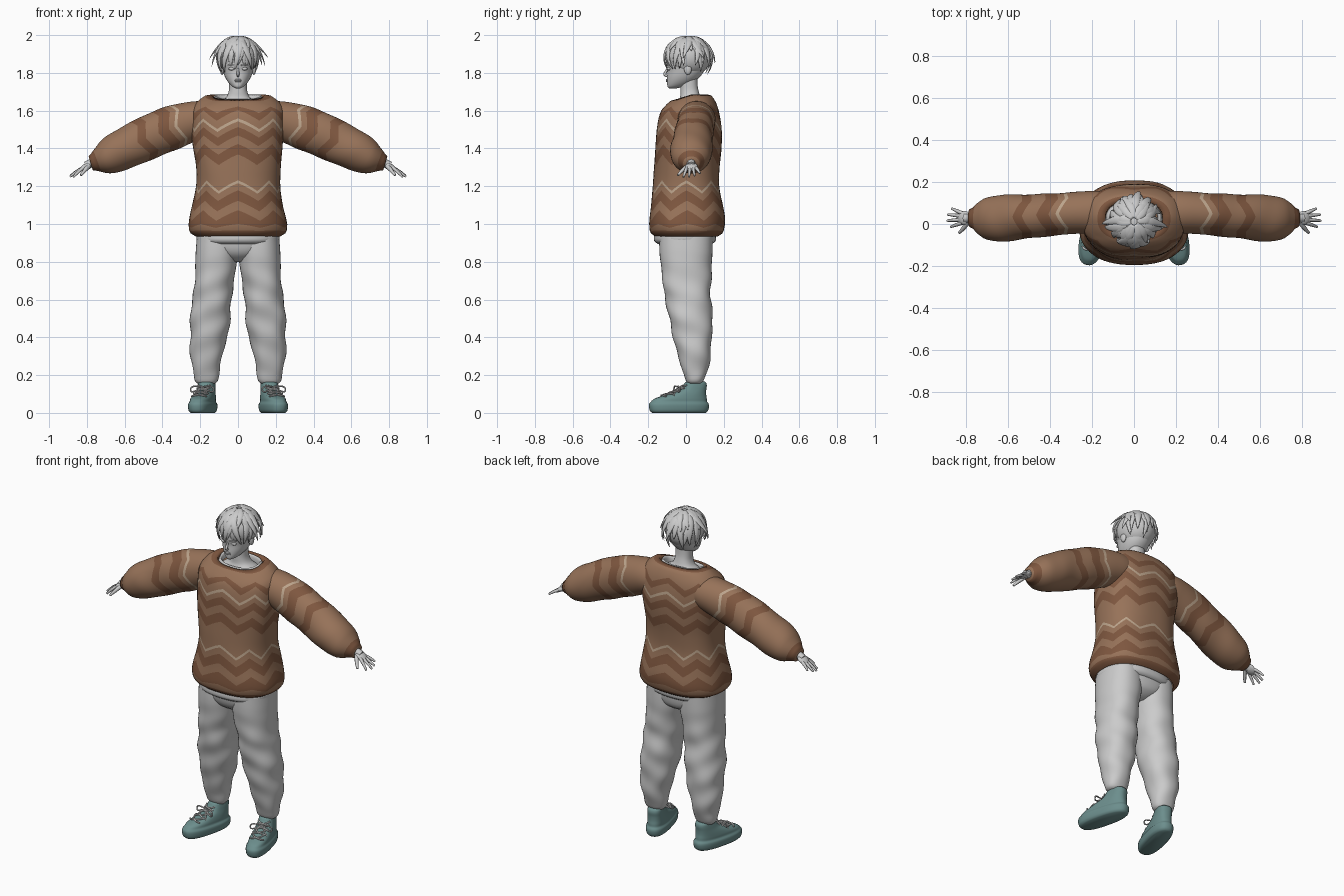
import bpy, bmesh, math, random
from math import sin, cos, pi, radians
from mathutils import Vector, Matrix

if "Cube" in bpy.data.objects:
    bpy.data.objects.remove(bpy.data.objects["Cube"])

random.seed(4)
PAL = {"brown": (.31, .17, .10), "dark": (.21, .095, .05), "light": (.50, .37, .26),
       "teal": (.15, .27, .265), "lace": (.7, .7, .68)}
MATS = {}
for k, c in PAL.items():
    MATS[k] = bpy.data.materials.new(k)
    MATS[k].diffuse_color = (*c, 1)


def interp(T, p):
    """Smooth interpolation of table rows keyed on their first column."""
    T = sorted(T)
    i = max([0] + [j for j in range(len(T) - 1) if T[j][0] <= p])
    a, b = T[i], T[i + 1]
    q, d = T[max(i - 1, 0)], T[min(i + 2, len(T) - 1)]
    h = b[0] - a[0]
    t = (p - a[0]) / h
    out = []
    for k in range(1, len(a)):
        ma = (b[k] - q[k]) / (b[0] - q[0]) * h
        mb = (d[k] - a[k]) / (d[0] - a[0]) * h
        out.append((2*t**3 - 3*t*t + 1)*a[k] + (t**3 - 2*t*t + t)*ma
                   + (3*t*t - 2*t**3)*b[k] + (t**3 - t*t)*mb)
    return out


def sheet(name, fn, ps, n=32, cols=None, caps=True):
    """Loft rings fn(p, angle); cols gives one colour name (or None) per row."""
    bm = bmesh.new()
    rings = [[bm.verts.new(fn(p, 2*pi*j/n)) for j in range(n)] for p in ps]
    names = sorted(set(cols)) if isinstance(cols, list) else ([cols] if cols else [])
    for i in range(len(ps) - 1):
        for j in range(n):
            k = (j + 1) % n
            f = bm.faces.new((rings[i][j], rings[i][k], rings[i+1][k], rings[i+1][j]))
            f.material_index = names.index(cols[i]) if isinstance(cols, list) else 0
    if caps:
        bm.faces.new(rings[0])
        bm.faces.new(rings[-1])
    bmesh.ops.recalc_face_normals(bm, faces=bm.faces)
    me = bpy.data.meshes.new(name)
    bm.to_mesh(me)
    bm.free()
    me.polygons.foreach_set("use_smooth", [True] * len(me.polygons))
    for m in names:
        me.materials.append(MATS[m])
    ob = bpy.data.objects.new(name, me)
    bpy.context.collection.objects.link(ob)
    return ob


def profile(T, e=2.3, fold=9):
    """Ring function for rows (z, centre x, half width, y front, y back)."""
    def pw(v):
        return math.copysign(abs(v) ** (2 / e), v)

    def fn(p, th):
        cx, rx, yf, yb = interp(T, p)
        z = p if p < fold else 2*fold - p
        return Vector((cx + rx*pw(cos(th)), (yf + yb)/2 + (yb - yf)/2*pw(sin(th)), z))
    return fn


def span(a, b, n):
    return [a + (b - a)*i/n for i in range(n + 1)]


def bands(segs, end):
    """Turn (start, colour) segments into ring positions and row colours."""
    ps, cols = [segs[0][0]], []
    for (a, c), b in zip(segs, [s[0] for s in segs[1:]] + [end]):
        n = max(1, round((b - a) / .018))
        ps += span(a, b, n)[1:]
        cols += [c] * n
    return ps, cols


def tube(name, pts, r, taper=None, col=None):
    cu = bpy.data.curves.new(name, "CURVE")
    cu.dimensions, cu.bevel_depth, cu.bevel_resolution, cu.use_fill_caps = "3D", r, 2, True
    sp = cu.splines.new("NURBS")
    sp.points.add(len(pts) - 1)
    for i, p in enumerate(pts):
        sp.points[i].co = (*p, 1)
        sp.points[i].radius = taper[i] if taper else 1
    sp.use_endpoint_u, sp.order_u = True, 3
    tmp = bpy.data.objects.new(name, cu)
    me = bpy.data.meshes.new_from_object(tmp)
    bpy.data.objects.remove(tmp)
    if col:
        me.materials.clear()
        me.materials.append(MATS[col])
    bpy.context.collection.objects.link(bpy.data.objects.new(name, me))


def ball(name, loc, rad, tilt=0):
    R = Matrix.Rotation(tilt, 3, "Y")
    fn = lambda p, th: R @ Vector((rad[0]*sin(p)*cos(th), rad[1]*sin(p)*sin(th), rad[2]*cos(p))) + Vector(loc)
    sheet(name, fn, span(.05, pi - .05, 12), 20)


def zig(th, n):
    return abs((th*n/(2*pi)) % 1*2 - 1)*2 - 1


def clamp(v):
    return max(0, min(1, v))


# Sweater body with zigzag bands, rolled in at the collar
body = profile([(.935, 0, .225, -.165, .17), (.95, 0, .25, -.185, .192), (.98, 0, .262, -.195, .203),
                (1.03, 0, .256, -.194, .206), (1.1, 0, .24, -.184, .196), (1.2, 0, .223, -.174, .178),
                (1.3, 0, .224, -.17, .177), (1.4, 0, .236, -.164, .186), (1.5, 0, .246, -.154, .19),
                (1.58, 0, .248, -.138, .18), (1.63, 0, .232, -.115, .165), (1.67, 0, .19, -.09, .143),
                (1.69, 0, .155, -.073, .125), (1.70, 0, .138, -.06, .112), (1.74, 0, .135, -.056, .108)], 2.4, 1.693)


def drop(v, y0=.03):
    v.z -= .028 * clamp((v.z - 1.6) / .08) * clamp((y0 - v.y) / .09)
    return v


def sweater(p, th):
    fade = clamp((p - .96) / .08) * clamp((1.66 - p) / .06)
    v = body(p + .028*zig(th, 8)*fade, th)
    w = 1 + .012*fade*sin(3*th + v.z*16)
    return drop(Vector((v.x*w, v.y*w, v.z)))


ps, cols = bands([(.935, "dark"), (.965, "brown"), (.99, "dark"), (1.045, "brown"), (1.095, "dark"),
                  (1.15, "brown"), (1.188, "light"), (1.203, "brown"), (1.34, "dark"), (1.395, "brown"),
                  (1.44, "dark"), (1.485, "brown"), (1.515, "light"), (1.531, "brown"), (1.575, "dark"),
                  (1.61, "brown"), (1.68, "dark")], 1.74)
sheet("sweater_body", sweater, ps, 64, cols, False)

# Sleeves: rows are x, y, z, depth radius, height radius
ARM = [(.08, .05, 1.568, .08, .08), (.16, .055, 1.557, .1, .095), (.25, .055, 1.541, .1, .106),
       (.38, .045, 1.498, .1, .118), (.52, .035, 1.437, .106, .112), (.63, .027, 1.384, .11, .106),
       (.70, .026, 1.35, .1, .088), (.74, .027, 1.335, .075, .064), (.765, .028, 1.326, .05, .046),
       (.785, .028, 1.32, .042, .036)]


def sleeve(s):
    def fn(p, th):
        q = p + .016*zig(th, 4)*clamp((p - .1)/.1)*clamp((.68 - p)/.1)
        y, z, ry, rn = interp(ARM, q)
        n = Vector((interp(ARM, q - .005)[1] - interp(ARM, q + .005)[1], 0, .01)).normalized()
        w = 1 + .02*sin(2*th + q*34)*clamp((q - .3)/.1)*clamp((.72 - q)/.1)
        v = Vector((q, y + ry*cos(th)*w, z)) + n*rn*sin(th)*w
        return Vector((s*v.x, v.y, v.z))
    return fn


aps, acols = bands([(.085, "brown"), (.305, "light"), (.32, "brown"), (.35, "dark"), (.405, "brown"),
                    (.47, "dark"), (.515, "brown"), (.745, "dark")], .78)

# Undershirt hem and collar, neck, hips
sheet("undershirt_hem", profile([(.895, 0, .2, -.15, .14), (.905, 0, .215, -.166, .155),
      (.93, 0, .22, -.17, .16), (.97, 0, .21, -.16, .155)]), span(.895, .97, 6), 48)
col_fn = profile([(1.62, 0, .138, -.066, .112), (1.665, 0, .132, -.055, .107), (1.683, 0, .124, -.048, .1),
                  (1.70, 0, .115, -.04, .092), (1.75, 0, .11, -.035, .09)], 2.3, 1.687)
sheet("undershirt_collar", lambda p, th: drop(col_fn(p, th)), span(1.62, 1.75, 12), 48, None, False)
sheet("neck", profile([(1.6, 0, .14, -.07, .12), (1.635, 0, .12, -.05, .105), (1.665, 0, .068, -.032, .08),
      (1.70, 0, .05, -.03, .068), (1.73, 0, .047, -.03, .062), (1.78, 0, .047, -.035, .06)]), span(1.6, 1.78, 14))
sheet("hips", profile([(.80, 0, .05, -.07, .07), (.83, 0, .13, -.115, .12), (.87, 0, .19, -.138, .138),
      (.95, 0, .212, -.15, .145)]), span(.8, .95, 10), 40)

LEG = [(.155, .168, .048, .008, .083), (.168, .168, .06, .0, .092), (.22, .167, .069, -.018, .112),
       (.3, .168, .084, -.042, .13), (.4, .155, .098, -.067, .136), (.5, .147, .106, -.09, .14),
       (.62, .135, .103, -.112, .132), (.75, .12, .106, -.13, .135), (.85, .112, .112, -.14, .14),
       (.94, .112, .105, -.14, .14)]
SHOE = [(0, 0, .05, -.235, .055), (.01, 0, .06, -.246, .066), (.035, 0, .064, -.252, .072),
        (.05, 0, .062, -.25, .069), (.058, 0, .056, -.243, .062), (.075, 0, .055, -.222, .06),
        (.095, 0, .052, -.165, .057), (.12, 0, .047, -.095, .057), (.145, 0, .044, -.066, .06),
        (.16, 0, .041, -.056, .056), (.165, 0, .034, -.046, .05)]

for s, side in ((1, "left"), (-1, "right")):
    sheet(side + "_sleeve", sleeve(s), aps, 48, acols)

    # Trouser leg with soft folds, and sock
    leg = profile(LEG, 2.25)

    def trouser(p, th):
        v = leg(p, th)
        cx, rx, yf, yb = interp(LEG, p)
        c = Vector((cx, (yf + yb)/2, p))
        f = clamp((p - .16)/.06)*clamp((.85 - p)/.2)
        v = c + (v - c)*(1 + .03*f*sin(p*42 + 2*th) + .018*f*sin(p*25 - 3*th))
        return Vector((s*v.x, v.y, v.z))
    sheet(side + "_trouser_leg", trouser, span(.155, .94, 60), 40)
    sheet(side + "_sock", lambda p, th: Vector((s*(.166 + .036*cos(th)), .046 + .04*sin(th), p)), span(.1, .2, 3), 20)

    # Shoe turned outward, with laces and a bow
    R, up = Matrix.Rotation(radians(14), 3, "Z"), profile(SHOE, 2.5)

    def place(v):
        v = R @ Vector(v) + Vector((.165, .05, 0))
        return Vector((s*v.x, v.y, v.z))
    sheet(side + "_shoe", lambda p, th: place(up(p, th)), span(0, .165, 33), 40, "teal")
    for i in range(4):
        z = .092 + .014*i
        for d in (-1, 1):
            pts = [place(up(z + d*.008*k, -pi/2 + .25*k*pi) + Vector((0, -.003, .004))) for k in span(-1, 1, 8)]
            tube(side + "_lace", pts, .0045, None, "lace")
    for d in (-1, 1):
        tube(side + "_bow", [place((d*x, y, z)) for x, y, z in ((0, -.09, .133), (.03, -.105, .145), (.065, -.1, .135),
             (.062, -.105, .108), (.03, -.105, .118), (0, -.09, .133))], .004, None, "lace")
        tube(side + "_lace_end", [place((d*x, y, z)) for x, y, z in ((0, -.09, .133), (.025, -.12, .115),
             (.045, -.13, .09))], .0035, None, "lace")

    # Hand: wrist, palm, four fingers and thumb
    tube(side + "_wrist", [(s*.75, .028, 1.335), (s*.78, .028, 1.321), (s*.805, .028, 1.308)], .023)
    ball(side + "_palm", (s*.807, .029, 1.304), (.037, .033, .015), s*radians(31))
    for y0, y1, x1, z1 in ((.005, -.014, .872, 1.248), (.021, .016, .889, 1.25), (.038, .045, .886, 1.256), (.052, .074, .868, 1.268)):
        tube(side + "_finger", [(s*.818, y0, 1.298), (s*(.45*.818 + .55*x1), (y0 + y1)/2, .45*1.298 + .55*z1 + .006),
             (s*x1, y1, z1)], .0095, (1, .95, .55))
    tube(side + "_thumb", [(s*.79, .012, 1.307), (s*.808, -.02, 1.288), (s*.832, -.042, 1.258)], .0115, (1.1, 1, .55))

    # Ear and eye
    ball(side + "_ear", (s*.084, .01, 1.82), (.012, .02, .03))
    ball(side + "_eye", (s*.033, -.089, 1.822), (.017, .011, .009))
    tube(side + "_brow", [(s*.014, -.104, 1.839), (s*.035, -.103, 1.846), (s*.056, -.088, 1.84)], .004, (.8, 1, .4))

# Head, nose, mouth
sheet("head", profile([(1.718, 0, .012, -.09, -.05), (1.724, 0, .026, -.097, -.02), (1.745, 0, .048, -.1, .03),
      (1.775, 0, .067, -.1, .07), (1.81, 0, .079, -.099, .095), (1.85, 0, .086, -.106, .108),
      (1.9, 0, .086, -.1, .112), (1.95, 0, .065, -.07, .09), (1.98, 0, .02, -.02, .03)], 2.1), span(1.718, 1.98, 36), 40)
tube("nose", [(0, -.096, 1.83), (0, -.106, 1.805), (0, -.116, 1.79), (0, -.1, 1.783)], .01, (.4, .7, .8, .6))
for z in (1.756, 1.763):
    ball("lip", (0, -.1, z), (.019, .007, .005))

# Hair: a cap covered with swept, pointed locks
HC, HR = Vector((0, .012, 1.884)), Vector((.107, .12, .106))


def lock(az, t0, t1, sweep, flare, w, lift=1.0):
    def fn(p, th):
        a, t = az + sweep*p, t0 + (t1 - t0)*p
        d = Vector((sin(t)*cos(a), sin(t)*sin(a), cos(t)))
        c = HC + Vector([d[i]*HR[i] for i in range(3)])*(lift + flare*p**3)
        k = max(.02, (1 - p)**.6*min(1, .45 + 1.4*p))*w
        return c + Vector((-sin(a), cos(a), 0))*k*cos(th) + d*k*.4*sin(th)
    sheet("hair_lock", fn, span(0, 1, 14), 10)


ball("hair_cap", HC, HR)
for layer, (n, ta, tb) in enumerate(((17, 118, 140), (15, 92, 115), (11, 55, 80))):
    for i in range(n):
        az = 2*pi*(i + .5*layer)/n + random.uniform(-.12, .12)
        t1, fl = random.uniform(ta, tb), random.uniform(.05, .3)
        if sin(az) < -.55:          # fringe lies flatter and leaves the face open
            t1, fl = min(t1, 128), random.uniform(.02, .1)
        if layer == 2:
            fl *= .3
        lock(az, radians(8 + 10*layer*(layer < 2)), radians(t1), random.uniform(-.5, .5), fl,
             (.03, .032, .03)[layer], .99 + .015*layer)
# Side flicks and long fringe locks
for az, t1, sw, fl in ((.1, 92, -.25, .5), (3.0, 95, .2, .42), (-.35, 108, .2, .4), (3.5, 110, -.2, .38),
                       (-1.3, 126, -.45, .1), (-1.5, 124, .7, .1), (-1.9, 132, -.5, .16)):
    lock(az, radians(20), radians(t1), sw, fl, .03, 1.02)

for m in bpy.data.materials:
    if m.users and not m.is_grease_pencil:
        m.use_nodes = True
        m.node_tree.nodes["Principled BSDF"].inputs["Base Color"].default_value = m.diffuse_color
